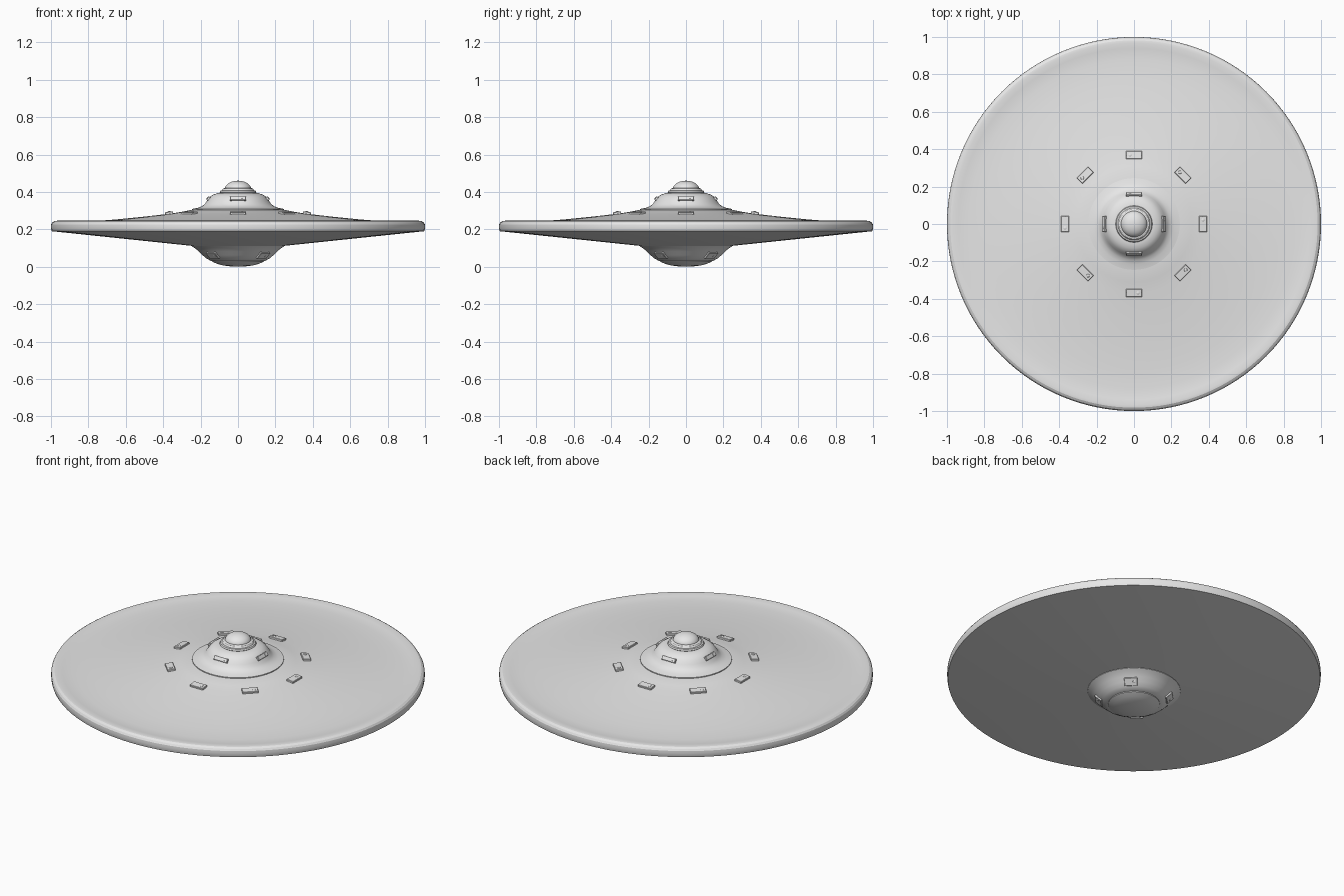
import bpy, bmesh
from math import radians, pi, tau, sin, cos
from mathutils import Matrix

if "Cube" in bpy.data.objects:
    bpy.data.objects.remove(bpy.data.objects["Cube"], do_unlink=True)

metal = bpy.data.materials.new("light_grey_metal")
metal.use_nodes = True
grey = (0.8, 0.8, 0.8, 1)
metal.diffuse_color = grey
metal.node_tree.nodes["Principled BSDF"].inputs["Base Color"].default_value = grey


def finish(bm, name, angle=30):
    """Turn a bmesh into a smooth shaded object with sharp creases."""
    bmesh.ops.remove_doubles(bm, verts=bm.verts, dist=0.0001)
    bmesh.ops.recalc_face_normals(bm, faces=bm.faces)
    mesh = bpy.data.meshes.new(name)
    bm.to_mesh(mesh)
    bm.free()
    mesh.materials.append(metal)
    obj = bpy.data.objects.new(name, mesh)
    bpy.context.collection.objects.link(obj)
    bpy.ops.object.select_all(action='DESELECT')
    obj.select_set(True)
    bpy.context.view_layer.objects.active = obj
    bpy.ops.object.shade_smooth_by_angle(angle=radians(angle))


def lathe(name, profile, angle=30, steps=128):
    """Revolve a closed (radius, height) profile about the z axis."""
    bm = bmesh.new()
    verts = [bm.verts.new((r, 0, z)) for r, z in profile]
    edges = [bm.edges.new(pair) for pair in zip(verts, verts[1:])]
    bmesh.ops.spin(bm, geom=verts + edges, cent=(0, 0, 0), axis=(0, 0, 1),
                   angle=tau, steps=steps, use_duplicate=False)
    finish(bm, name, angle)


def fittings(name, count, start, r, z, pitch, size, knob):
    """Ring of tilted plates, each with a small knob to one side."""
    for i in range(count):
        bm = bmesh.new()
        place = (Matrix.Rotation(start + i * tau / count, 4, 'Z')
                 @ Matrix.Translation((r, 0, z))
                 @ Matrix.Rotation(radians(pitch), 4, 'Y'))
        bmesh.ops.create_cube(bm, size=1, matrix=place @ Matrix.Diagonal((*size, 1)))
        bmesh.ops.bevel(bm, geom=bm.edges[:], offset=0.002, segments=1, affect='EDGES')
        spot = Matrix.Translation((0, size[1] * 0.25, size[2] / 2))
        bmesh.ops.create_uvsphere(bm, u_segments=12, v_segments=8, radius=knob,
                                  matrix=place @ spot @ Matrix.Diagonal((1, 1, 0.4, 1)))
        finish(bm, f"{name}_{i + 1}")


# Broad dished disc with a rounded rim
lathe("saucer_disc", [
    (0, 0.305), (0.25, 0.304), (0.31, 0.292), (0.37, 0.283), (0.5, 0.268),
    (0.65, 0.253), (0.78, 0.243), (0.88, 0.239), (0.94, 0.241), (0.968, 0.246),
    (0.982, 0.244), (0.993, 0.237), (0.999, 0.227), (1, 0.215), (0.999, 0.2),
    (0.996, 0.19), (0.25, 0.112), (0, 0.112)], 22)

# Flared cupola on top
lathe("cupola", [
    (0, 0.3), (0.245, 0.3), (0.245, 0.309), (0.215, 0.315), (0.193, 0.323),
    (0.178, 0.335), (0.168, 0.35), (0.157, 0.366), (0.145, 0.378),
    (0.13, 0.387), (0.105, 0.394), (0, 0.396)], 35)

# Collar and small dome at the very top
lathe("dome_collar", [
    (0, 0.39), (0.088, 0.39), (0.098, 0.398), (0.094, 0.406), (0.086, 0.408),
    (0.08, 0.417), (0.068, 0.422), (0, 0.422)])
dome = [(0.07 * cos(t * pi / 20), 0.416 + 0.044 * sin(t * pi / 20)) for t in range(10)]
lathe("top_dome", [(0, 0.41), (0.07, 0.41)] + dome + [(0, 0.46)])

# Bowl beneath the disc, with a shallow cap
lathe("lower_bowl", [
    (0, 0.118), (0.25, 0.118), (0.248, 0.11), (0.23, 0.099), (0.21, 0.082),
    (0.19, 0.062), (0.17, 0.045), (0.145, 0.031), (0, 0.031)])
lathe("bottom_cap", [
    (0, 0.04), (0.138, 0.036), (0.138, 0.027), (0.11, 0.015), (0.08, 0.007),
    (0.04, 0.002), (0, 0)])

# Fittings around the disc, the cupola and the bowl
fittings("disc_light", 8, 0, 0.368, 0.285, 7, (0.043, 0.086, 0.018), 0.009)
fittings("cupola_window", 4, 0, 0.158, 0.364, 56, (0.024, 0.086, 0.014), 0.006)
fittings("bowl_light", 4, pi / 4, 0.188, 0.062, 138, (0.045, 0.07, 0.016), 0.008)
